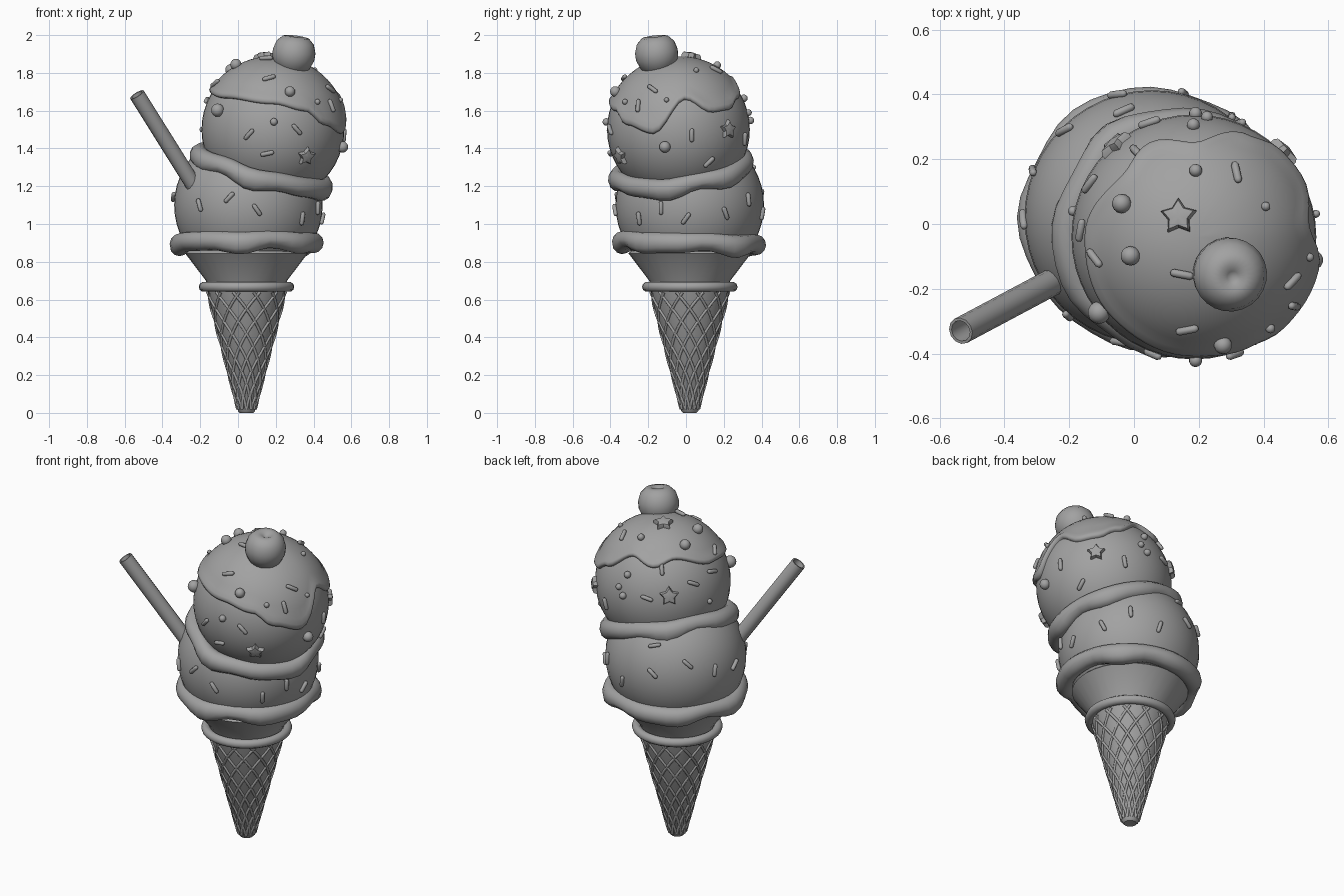
import bpy, bmesh
from math import sin, cos, pi, radians, sqrt, atan2, acos, degrees
from mathutils import Vector, Matrix

cube = bpy.data.objects.get("Cube")
if cube:
    bpy.data.objects.remove(cube)

GREY = (0.36, 0.36, 0.36, 1)
mat = bpy.data.materials.new("plain_grey")
mat.use_nodes = True
mat.diffuse_color = GREY
mat.node_tree.nodes["Principled BSDF"].inputs["Base Color"].default_value = GREY


def finish(ob, name, angle=50):
    ob.name = name
    ob.data.materials.append(mat)
    bpy.ops.object.select_all(action='DESELECT')
    ob.select_set(True)
    bpy.context.view_layer.objects.active = ob
    bpy.ops.object.shade_smooth_by_angle(angle=radians(angle))
    return ob


def loft(name, rings, matrix=Matrix(), wrap=False, angle=50):
    """Skin a list of equally long point rings."""
    bm = bmesh.new()
    rows = [[bm.verts.new(p) for p in ring] for ring in rings]
    pairs = list(zip(rows, rows[1:]))
    if wrap:
        pairs.append((rows[-1], rows[0]))
    for a, b in pairs:
        for i in range(len(a)):
            j = (i + 1) % len(a)
            bm.faces.new((a[i], a[j], b[j], b[i]))
    bmesh.ops.remove_doubles(bm, verts=bm.verts, dist=1e-5)
    bmesh.ops.recalc_face_normals(bm, faces=bm.faces)
    me = bpy.data.meshes.new(name)
    bm.to_mesh(me)
    bm.free()
    ob = bpy.data.objects.new(name, me)
    bpy.context.collection.objects.link(ob)
    ob.matrix_world = matrix
    return finish(ob, name, angle)


def lathe(name, profile, seg, matrix=Matrix(), wrap=False):
    rings = [[(r * cos(2 * pi * i / seg), r * sin(2 * pi * i / seg), z)
              for i in range(seg)] for r, z in profile]
    return loft(name, rings, matrix, wrap)


def aim(loc, direction, track='Z'):
    q = Vector(direction).to_track_quat(track, 'Y')
    return Matrix.Translation(loc) @ q.to_matrix().to_4x4()


# Cone, cup and the ring between them
base = Matrix.Translation((0.045, 0.02, 0))
lathe("cone", [(0, 0.005), (0.035, 0), (0.045, 0.01), (0.212, 0.65), (0, 0.65)], 32, base)
lathe("cup", [(0, 0.67), (0.205, 0.67), (0.215, 0.7), (0.325, 0.845), (0.31, 0.86), (0, 0.86)], 32, base)
bpy.ops.mesh.primitive_torus_add(major_segments=36, minor_segments=10, major_radius=0.227,
                                 minor_radius=0.026, location=(0.045, 0.02, 0.667))
finish(bpy.context.object, "cone_ring")

# Waffle ridges spiralling both ways
waffle = bpy.data.curves.new("waffle_ridges", 'CURVE')
waffle.dimensions = '3D'
waffle.bevel_depth = 0.008
waffle.bevel_resolution = 1
STEPS = 20
for k in range(12):
    for way in (-1, 1):
        line = waffle.splines.new('POLY')
        line.points.add(STEPS)
        for i, p in enumerate(line.points):
            t = i / STEPS
            a = 2 * pi * k / 12 + way * radians(140) * t
            r = 0.047 + 0.163 * t
            p.co = (r * cos(a), r * sin(a), 0.02 + 0.62 * t, 1)
ridges = bpy.data.objects.new("waffle_ridges", waffle)
bpy.context.collection.objects.link(ridges)
ridges.matrix_world = base
waffle.materials.append(mat)

# Scoops
LOW, HIGH = Vector((0.055, 0.02, 1.1)), Vector((0.185, -0.04, 1.5))
R_LOW, R_HIGH, R_CAP = 0.393, 0.378, 0.388
for name, c, r in (("lower_scoop", LOW, R_LOW), ("upper_scoop", HIGH, R_HIGH)):
    bpy.ops.mesh.primitive_uv_sphere_add(segments=48, ring_count=24, radius=r, location=c)
    finish(bpy.context.object, name)


# Wavy skirts around the foot of each scoop
def skirt(name, centre, axis, radius, phase):
    rings = []
    for i in range(40):
        a = 2 * pi * i / 40
        wave = sin(5 * a + phase) + 0.6 * sin(8 * a + 2 * phase)
        big = radius + 0.007 * wave
        ring = []
        for j in range(12):
            b = 2 * pi * j / 12
            r = big + 0.052 * cos(b)
            drop = 0.012 * wave if sin(b) < 0 else 0.004 * wave
            ring.append((r * cos(a), r * sin(a), 0.054 * sin(b) - drop))
        rings.append(ring)
    loft(name, rings, aim(centre, axis), wrap=True, angle=80)


skirt("lower_skirt", (0.052, 0.02, 0.9), (0, 0.03, 1), 0.352, 1)
skirt("upper_skirt", (0.125, -0.02, 1.285), (0.26, -0.15, 1), 0.336, 2.5)

# Sauce cap: azimuth and polar angle of its dripping edge
EDGE = [(-180, 59), (-135, 64), (-90, 69), (-62, 75), (-45, 86), (-20, 93), (6, 65), (28, 76),
        (45, 74), (62, 65), (90, 48), (115, 55), (138, 48), (180, 59)]


def edge_angle(az):
    for (a, p), (b, q) in zip(EDGE, EDGE[1:]):
        if a <= az <= b:
            t = (az - a) / (b - a)
            return p + (q - p) * (1 - cos(pi * t)) / 2
    return EDGE[0][1]


SECTION = [(t / 10, R_CAP + 0.006 * t / 10) for t in range(10)]
SECTION += [(0.95, 0.4), (0.985, 0.398), (1.005, 0.388), (1.0, 0.37)]
rings = []
for t, r in SECTION:
    ring = []
    for i in range(72):
        az = i * 5 - 180
        th, a = radians(edge_angle(az) * t), radians(az)
        ring.append((r * sin(th) * cos(a), r * sin(th) * sin(a), r * cos(th)))
    rings.append(ring)
loft("sauce_cap", rings, Matrix.Translation(HIGH), angle=80)

# Cherry with a dimple
lathe("cherry", [(0, -0.105), (0.05, -0.098), (0.09, -0.07), (0.112, -0.02), (0.114, 0.02),
                 (0.1, 0.065), (0.07, 0.095), (0.04, 0.1), (0.018, 0.088), (0, 0.078)],
      24, aim((0.295, -0.155, 1.895), (0.12, -0.1, 1)))

# Hollow straw
tip, foot = Vector((-0.535, -0.33, 1.685)), Vector((-0.225, -0.165, 1.19))
length = (tip - foot).length
lathe("straw", [(0.042, 0), (0.042, length), (0.033, length), (0.033, 0)], 12,
      aim(foot, tip - foot), wrap=True)


# Sprinkles, placed on a scoop as seen along a direction
def rod(m, normal, along):
    loc = m + normal * 0.006
    lathe("rod_sprinkle", [(0, -0.037), (0.008, -0.034), (0.012, -0.026), (0.012, 0.026),
                           (0.008, 0.034), (0, 0.037)], 8, aim(loc, along))


def ball(m, normal, size):
    bpy.ops.mesh.primitive_uv_sphere_add(segments=14, ring_count=8, radius=size,
                                         location=m + normal * size * 0.3)
    finish(bpy.context.object, "ball_sprinkle")


def star(m, normal, size):
    rings = []
    for scale, z in ((1, -0.015), (1, 0.008), (0.85, 0.019), (0, 0.026)):
        ring = []
        for i in range(10):
            r = size * scale * (0.58 if i % 2 else 1)
            a = pi / 2 + i * pi / 5
            ring.append((r * cos(a), r * sin(a), z))
        rings.append(ring)
    loft("star_sprinkle", rings, aim(m, normal), angle=35)


def scatter(kind, centre, az, el, items):
    az, el = radians(az), radians(el)
    out = Vector((cos(az) * cos(el), sin(az) * cos(el), sin(el)))
    right = Vector((-sin(az), cos(az), 0))
    up = out.cross(right)
    radius = R_LOW if centre is LOW else R_HIGH
    for u, v, value in items:
        depth = sqrt(max(radius ** 2 - u * u - v * v, 0))
        n = (right * u + up * v + out * depth).normalized()
        r = radius
        if centre is HIGH and degrees(acos(n.z)) < edge_angle(degrees(atan2(n.y, n.x))):
            r = R_CAP + 0.004
        extra = value
        if kind is rod:
            t = right * cos(radians(value)) + up * sin(radians(value))
            extra = t - n * t.dot(n)
        kind(centre + n * r, n, extra)


FRONT, SIDE, TOP, REAR, UNDER = (-90, 0), (0, 0), (-90, 90), (135, 30), (45, -30)
scatter(rod, HIGH, *FRONT, [(-.02, .26, 25), (-.125, -.025, 45), (.125, 0, -45),
                            (-.03, -.125, 15), (.295, .12, -75)])
scatter(ball, HIGH, *FRONT, [(-.185, .325, .03), (-.285, .1, .035), (.085, .19, .028),
                             (.005, .04, .02), (.225, .14, .015)])
scatter(star, HIGH, *FRONT, [(.175, -.14, .052)])
scatter(rod, LOW, *FRONT, [(-.255, 0, -65), (-.1, .04, 45), (.045, -.025, -55)])
scatter(rod, HIGH, *SIDE, [(.07, -.03, 90), (.16, -.17, 45)])
scatter(ball, HIGH, *SIDE, [(-.06, .15, .013), (.09, .3, .014), (-.07, -.09, .03)])
scatter(star, HIGH, *SIDE, [(.26, 0, .052)])
scatter(rod, LOW, *SIDE, [(-.265, -.07, 90), (-.15, -.015, 90), (-.02, -.07, 55)])
scatter(rod, HIGH, *TOP, [(.125, .19, 90), (-.035, -.11, -10), (.29, -.13, 15), (-.345, .02, 50)])
scatter(ball, HIGH, *TOP, [(.005, .195, .02), (-.375, .08, .015), (.005, .375, .02)])
scatter(star, HIGH, *TOP, [(-.045, .06, .058)])
scatter(rod, HIGH, *REAR, [(-.06, .03, 90), (.11, -.06, -20), (-.15, -.12, -20), (.25, .12, 60)])
scatter(ball, HIGH, *REAR, [(-.24, .02, .02), (.08, .15, .03)])
scatter(star, HIGH, *REAR, [(-.03, -.12, .056)])
scatter(rod, LOW, *REAR, [(-.17, .03, 0), (0, -.09, -45), (.155, -.13, 90), (.28, -.1, 45),
                          (-.19, -.12, -50), (.18, .155, 75)])
scatter(rod, HIGH, *UNDER, [(.145, .13, 90)])
scatter(ball, HIGH, *UNDER, [(.23, .22, .018)])
scatter(rod, LOW, *UNDER, [(-.11, .15, -60), (.045, .22, 90), (.2, .13, 60)])
